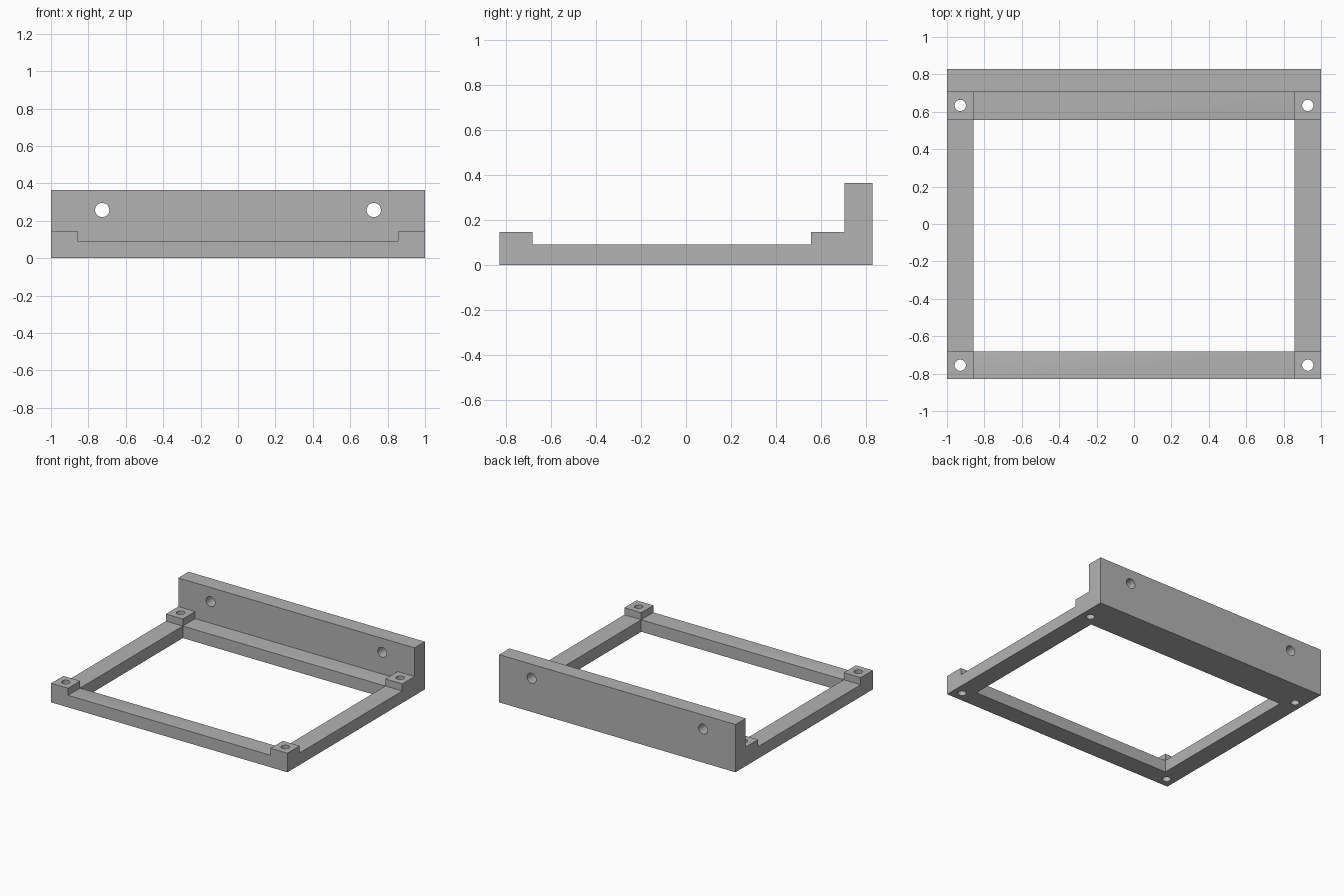
import bpy, bmesh
from math import radians
from mathutils import Matrix, Vector

if "Cube" in bpy.data.objects:
    bpy.data.objects.remove(bpy.data.objects["Cube"])

# Overall sizes
HALF_X, HALF_Y = 1.0, 0.83
INNER_X = 0.857
FRONT_IN, BACK_IN, WALL_Y = -0.683, 0.557, 0.706
RAIL_Z, PAD_Z, WALL_Z = 0.092, 0.146, 0.365

grey = bpy.data.materials.new("plain_grey")
grey.use_nodes = True
colour = (0.45, 0.45, 0.45, 1)
grey.diffuse_color = colour
grey.node_tree.nodes["Principled BSDF"].inputs["Base Color"].default_value = colour


def make_object(name, bm):
    bmesh.ops.recalc_face_normals(bm, faces=bm.faces)
    mesh = bpy.data.meshes.new(name)
    bm.to_mesh(mesh)
    bm.free()
    mesh.materials.append(grey)
    obj = bpy.data.objects.new(name, mesh)
    bpy.context.collection.objects.link(obj)
    return obj


def box(name, low, high):
    bm = bmesh.new()
    low, high = Vector(low), Vector(high)
    size = Matrix.Diagonal((*(high - low), 1))
    bmesh.ops.create_cube(bm, size=1, matrix=Matrix.Translation((low + high) / 2) @ size)
    return make_object(name, bm)


def drills(name, points, radius, turn):
    bm = bmesh.new()
    for p in points:
        bmesh.ops.create_cone(bm, cap_ends=True, segments=32, radius1=radius, radius2=radius,
                              depth=0.6, matrix=Matrix.Translation(p) @ turn)
    return make_object(name, bm)


def cut(target, cutter):
    cutter.hide_render = True
    mod = target.modifiers.new(cutter.name, "BOOLEAN")
    mod.operation = "DIFFERENCE"
    mod.solver = "EXACT"
    mod.object = cutter
    bpy.context.view_layer.objects.active = target
    bpy.ops.object.modifier_apply(modifier=mod.name)
    bpy.data.objects.remove(cutter)


# Side profile with stepped corner pads and back wall, extruded across the width
profile = [(-HALF_Y, 0), (HALF_Y, 0), (HALF_Y, WALL_Z), (WALL_Y, WALL_Z),
           (WALL_Y, PAD_Z), (BACK_IN, PAD_Z), (BACK_IN, RAIL_Z),
           (FRONT_IN, RAIL_Z), (FRONT_IN, PAD_Z), (-HALF_Y, PAD_Z)]
bm = bmesh.new()
side = bm.faces.new([bm.verts.new((-HALF_X, y, z)) for y, z in profile])
moved = bmesh.ops.extrude_face_region(bm, geom=[side], use_keep_orig=True)["geom"]
bmesh.ops.translate(bm, vec=(2 * HALF_X, 0, 0),
                    verts=[v for v in moved if isinstance(v, bmesh.types.BMVert)])
frame = make_object("mounting_frame", bm)

# Channel between the pads, then the central opening
cut(frame, box("pad_channel", (-INNER_X, -1, RAIL_Z), (INNER_X, WALL_Y, 0.6)))
cut(frame, box("centre_opening", (-INNER_X, FRONT_IN, -0.2), (INNER_X, BACK_IN, 0.3)))

# Screw holes through the corner pads and the back wall
pad_points = [(x, y, 0.1) for x in (-0.929, 0.929) for y in (-0.755, 0.634)]
cut(frame, drills("pad_holes", pad_points, 0.03, Matrix.Identity(4)))
wall_points = [(x, 0.77, 0.257) for x in (-0.726, 0.726)]
cut(frame, drills("wall_holes", wall_points, 0.038, Matrix.Rotation(radians(90), 4, "X")))

# Smooth hole walls, crisp edges
bpy.ops.object.select_all(action="DESELECT")
frame.select_set(True)
bpy.context.view_layer.objects.active = frame
bpy.ops.object.shade_smooth_by_angle(angle=radians(30))
